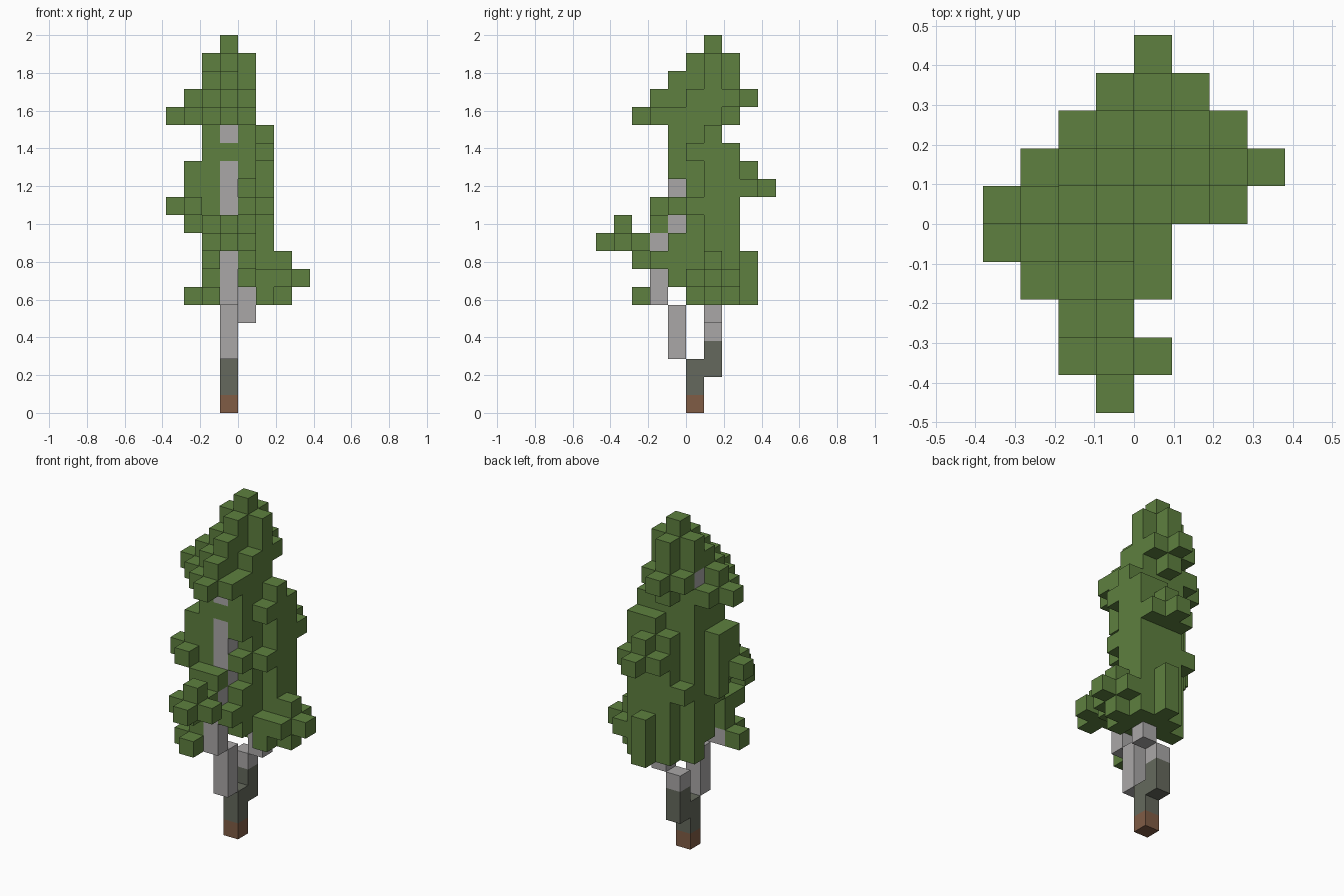
import bpy
import bmesh
from itertools import product
from mathutils import Vector

if "Cube" in bpy.data.objects:
    bpy.data.objects.remove(bpy.data.objects["Cube"], do_unlink=True)

CELL = 2 / 21  # edge of one block


def material(name, color):
    mat = bpy.data.materials.new(name)
    mat.use_nodes = True
    mat.diffuse_color = (*color, 1)
    mat.node_tree.nodes["Principled BSDF"].inputs["Base Color"].default_value = (*color, 1)
    return mat


leaf_green = material("leaf green", (0.112, 0.216, 0.05))
pale_bark = material("pale bark", (0.4, 0.39, 0.39))
dark_bark = material("dark bark", (0.13, 0.141, 0.109))
root_brown = material("root brown", (0.216, 0.107, 0.06))


def span(value):
    """A single cell index, or an inclusive (low, high) pair."""
    low, high = value if isinstance(value, tuple) else (value, value)
    return range(low, high + 1)


def fill(part, x, y, z):
    part.update(product(span(x), span(y), span(z)))


def tuft(part, x, y, z):
    """Leaves around a twig end: a flat cross with one block on top."""
    fill(part, (x - 1, x + 1), y, z)
    fill(part, x, (y - 1, y + 1), z)
    fill(part, x, y, z + 1)


# Trunk: foot, rear fork and front fork
trunk = set()
fill(trunk, -1, 0, (0, 2))
fill(trunk, -1, 1, (2, 4))
fill(trunk, 0, 1, (5, 6))
fill(trunk, -1, -1, (3, 5))

# Bare branches that show between the leaves
branches = set()
fill(branches, -1, -2, (6, 9))
fill(branches, -2, -2, 6)
fill(branches, -1, -1, (10, 13))
fill(branches, -1, -1, 15)
fill(branches, -2, 1, 17)

# Lower leaves: body, side tuft, rear ridge and front tufts
lower = set()
fill(lower, (-1, 1), (0, 2), (7, 9))
fill(lower, 1, (0, 2), 6)
fill(lower, (-1, 0), 2, 6)
fill(lower, (-2, -1), 1, 6)
fill(lower, 0, 3, (6, 8))
fill(lower, 2, 1, 6)
fill(lower, -2, (0, 1), (7, 9))
fill(lower, (-1, 0), -1, (7, 8))
fill(lower, 0, -2, 8)
fill(lower, -2, -2, (7, 8))
fill(lower, -2, -3, 8)
fill(lower, (-2, 0), -1, 9)
tuft(lower, 2, 1, 7)
tuft(lower, -1, -4, 9)
fill(lower, -2, -3, 6)
fill(lower, -3, -2, 6)
lower -= {(1, 0, 8), (1, 0, 9)}

# Middle leaves: body, right-hand tufts and rear tuft
middle = set()
fill(middle, (-1, 0), (0, 2), (10, 13))
fill(middle, 1, (1, 2), (10, 13))
fill(middle, -2, (-1, 1), (10, 13))
fill(middle, (-2, -1), -2, 10)
fill(middle, -2, 2, 10)
fill(middle, -3, 0, (10, 13))
fill(middle, -3, -1, 13)
fill(middle, 1, 0, 11)
fill(middle, 0, -1, 11)
fill(middle, 0, -1, 13)
tuft(middle, -3, -1, 11)
tuft(middle, 0, 3, 12)

# Crown leaves: neck, body and tufts up to the tip
crown = set()
fill(crown, (-2, 0), (-1, 1), (14, 15))
fill(crown, 1, (0, 2), 14)
fill(crown, 0, 2, 14)
fill(crown, 1, 1, 15)
fill(crown, (-2, 0), (-1, 1), 16)
fill(crown, (-2, 0), (0, 1), 17)
fill(crown, -1, 2, 16)
fill(crown, (-2, -1), -1, 17)
fill(crown, -1, (-1, 2), 18)
fill(crown, -2, (0, 1), 18)
fill(crown, 0, 1, 18)
tuft(crown, -3, 0, 16)
tuft(crown, -3, 0, 16)
tuft(crown, -1, -2, 16)
tuft(crown, -1, 2, 17)
tuft(crown, -1, 1, 19)

# Wood takes precedence where it meets leaves
wood = trunk | branches
lower -= wood
middle -= wood | lower
crown -= wood | middle
solid = wood | lower | middle | crown


def build(name, cells, materials, pick=lambda z: 0):
    """Blocks with only their exposed faces, coloured by layer."""
    bm = bmesh.new()
    for cell in sorted(cells):
        for axis, sign in product(range(3), (-1, 1)):
            beside = list(cell)
            beside[axis] += sign
            if tuple(beside) in solid:
                continue
            normal = Vector((0, 0, 0))
            normal[axis] = sign
            side = Vector((0, 0, 0))
            side[(axis + 1) % 3] = 1
            up = normal.cross(side)
            center = Vector(cell) + Vector((0.5, 0.5, 0.5)) + normal / 2
            corners = [center + (side * a + up * b) / 2
                       for a, b in ((-1, -1), (1, -1), (1, 1), (-1, 1))]
            face = bm.faces.new([bm.verts.new(c * CELL) for c in corners])
            face.material_index = pick(cell[2])
    bmesh.ops.remove_doubles(bm, verts=bm.verts, dist=CELL / 100)
    mesh = bpy.data.meshes.new(name)
    bm.to_mesh(mesh)
    bm.free()
    for mat in materials:
        mesh.materials.append(mat)
    bpy.context.collection.objects.link(bpy.data.objects.new(name, mesh))


build("trunk", trunk, [root_brown, dark_bark, pale_bark],
      lambda z: 0 if z < 1 else 1 if z < 3 else 2)
# The rear fork stays dark one block higher than the front fork
for face in bpy.data.objects["trunk"].data.polygons:
    spot = face.center / CELL
    if 3 <= spot.z < 4 and spot.y >= 1:
        face.material_index = 1
build("branches", branches, [pale_bark])
build("lower_leaves", lower, [leaf_green])
build("middle_leaves", middle, [leaf_green])
build("crown_leaves", crown, [leaf_green])
